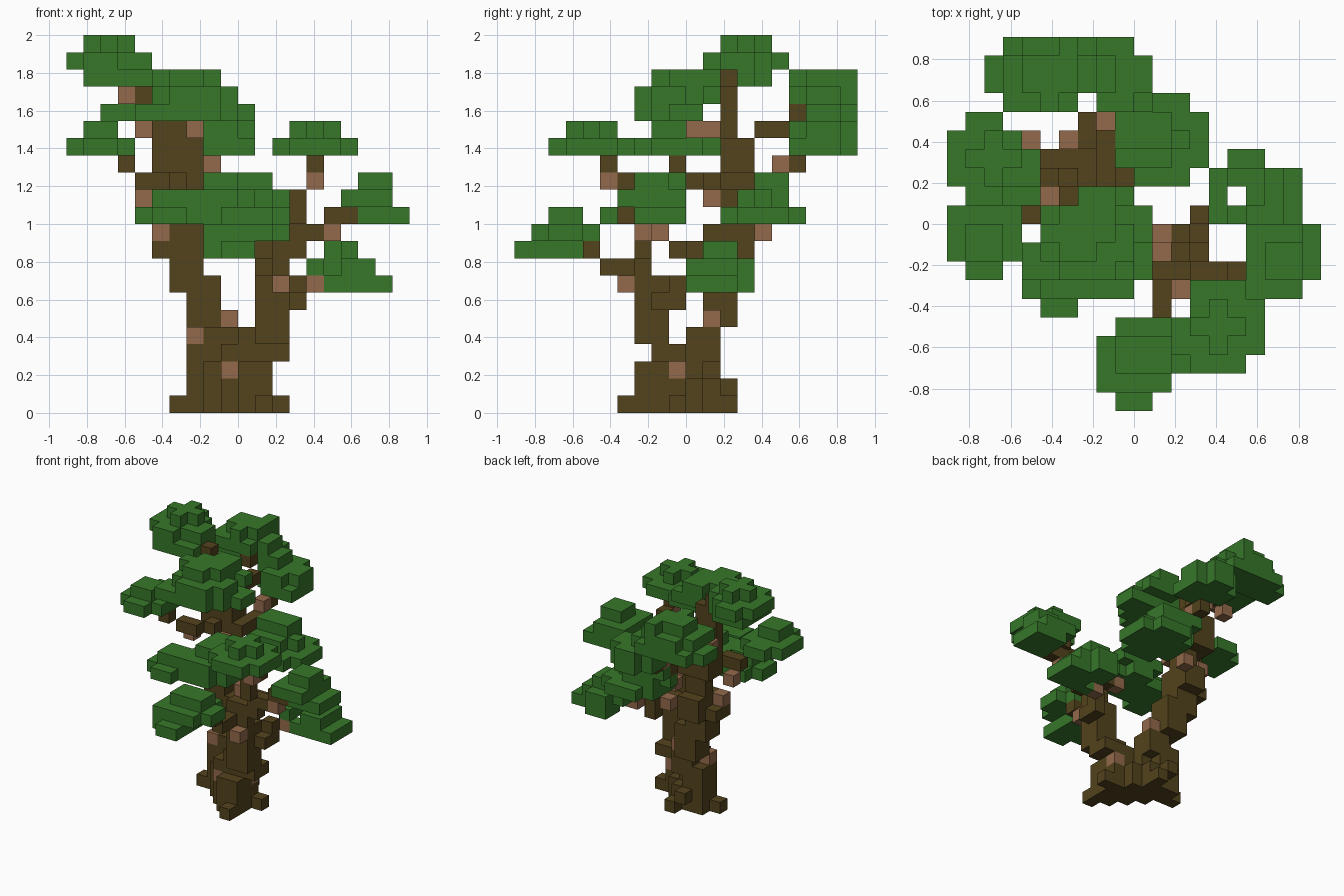
import bpy
import bmesh
from mathutils import Vector

old = bpy.data.objects.get("Cube")
if old:
    bpy.data.objects.remove(old, do_unlink=True)

CELL = 1 / 11
SIDES = [Vector(d) for d in ((1, 0, 0), (-1, 0, 0), (0, 1, 0), (0, -1, 0), (0, 0, 1), (0, 0, -1))]


def make_material(name, rgb):
    mat = bpy.data.materials.new(name)
    mat.use_nodes = True
    color = (*rgb, 1)
    mat.diffuse_color = color
    shader = mat.node_tree.nodes["Principled BSDF"]
    shader.inputs["Base Color"].default_value = color
    shader.inputs["Roughness"].default_value = 1
    return mat


LEAF = make_material("leaf green", (.038, .185, .023))
BARK = make_material("dark bark", (.086, .056, .012))
PALE = make_material("pale bark", (.29, .143, .07))


class Blocks:
    """A part made of grid cells, turned into one outer skin."""

    def __init__(self, name, *materials):
        self.name, self.materials, self.cells = name, materials, {}

    def slab(self, z, x, y, trim=False, band=None):
        """Fill a layer; trim drops the corners, band keeps a diagonal strip."""
        for i in range(x[0], x[1] + 1):
            for j in range(y[0], y[1] + 1):
                corner = trim and i in x and j in y
                outside = band and not band[0] <= i + j <= band[1]
                if not corner and not outside:
                    self.cells[i, j, z] = 0
        return self

    def column(self, bottom, top, x, y):
        for z in range(bottom, top + 1):
            self.slab(z, x, y)
        return self

    def walk(self, *points):
        for a, b in zip(points, points[1:]):
            a, b = Vector(a), Vector(b)
            steps = int(max(abs(c) for c in b - a))
            for n in range(steps + 1):
                p = a.lerp(b, n / max(steps, 1))
                self.cells[tuple(round(c) for c in p)] = 0
        return self

    def spots(self, *points):
        for p in points:
            self.cells[p] = 1
        return self

    def build(self):
        bm = bmesh.new()
        for cell, tint in self.cells.items():
            middle = Vector(cell) + Vector((.5, .5, .5))
            for side in SIDES:
                if tuple(int(c) for c in Vector(cell) + side) in self.cells:
                    continue
                u = Vector((side.y, side.z, side.x))
                v = side.cross(u)
                corners = [middle + (side + a * u + b * v) / 2
                           for a, b in ((-1, -1), (1, -1), (1, 1), (-1, 1))]
                face = bm.faces.new([bm.verts.new(c * CELL) for c in corners])
                face.material_index = tint
        bmesh.ops.remove_doubles(bm, verts=bm.verts, dist=CELL / 100)
        mesh = bpy.data.meshes.new(self.name)
        bm.to_mesh(mesh)
        bm.free()
        for mat in self.materials:
            mesh.materials.append(mat)
        obj = bpy.data.objects.new(self.name, mesh)
        bpy.context.collection.objects.link(obj)


def wood(name):
    return Blocks(name, BARK, PALE)


def leaves(name):
    return Blocks(name, LEAF)


# Trunk base, a diagonal ridge with spreading roots
base = wood("trunk_base")
base.slab(z=0, x=(-3, 1), y=(-3, 1), band=(-3, 0))
base.walk((1, -3, 0), (1, -4, 0)).walk((1, -1, 0), (2, -1, 0)).walk((-1, 1, 0), (-1, 2, 0))
base.walk((-3, 0, 0), (-4, 0, 0))
base.slab(z=1, x=(-3, 1), y=(-3, 1), band=(-3, 0)).slab(z=1, x=(-2, -2), y=(2, 2))
base.slab(z=2, x=(-3, 1), y=(-3, 1), band=(-3, -1))
base.slab(z=3, x=(-3, -1), y=(0, 1)).slab(z=3, x=(-1, 2), y=(-2, -1))
base.slab(z=4, x=(-2, -1), y=(0, 1)).slab(z=4, x=(0, 2), y=(-2, -2))
base.spots((-1, -2, 2), (-3, 0, 4), (1, -1, 2))
base.build()

# Right stem with its branches
stem = wood("right_stem")
stem.column(4, 7, x=(1, 2), y=(-3, -2))
stem.column(8, 9, x=(1, 2), y=(-3, -3))
stem.walk((3, -2, 6), (3, -1, 6), (3, -1, 7))
stem.walk((1, -4, 8), (1, -5, 8), (1, -6, 9))
stem.walk((2, -1, 9), (3, 0, 9))
stem.walk((3, -3, 9), (3, -3, 10), (4, -3, 10))
stem.walk((5, -3, 11), (6, -3, 11))
stem.walk((3, -4, 11), (3, -4, 12), (4, -4, 13), (4, -5, 14))
stem.spots((2, -4, 7), (4, 0, 7), (5, -3, 10), (4, -5, 13), (1, -2, 10), (1, -1, 9))
stem.build()

# Left stem with its branches
stem = wood("left_stem")
stem.column(5, 6, x=(-3, -2), y=(1, 2))
stem.column(7, 8, x=(-4, -3), y=(1, 2)).slab(z=7, x=(-2, -2), y=(1, 2))
stem.column(9, 10, x=(-4, -3), y=(1, 3)).walk((-5, 1, 9), (-5, 2, 9))
stem.column(11, 12, x=(-4, -3), y=(2, 2))
stem.slab(z=13, x=(-5, -2), y=(2, 3)).walk((-4, 1, 13), (-6, 0, 13), (-7, -1, 14))
stem.slab(z=14, x=(-5, -3), y=(2, 3)).slab(z=15, x=(-5, -3), y=(2, 3))
stem.column(16, 18, x=(-4, -4), y=(2, 2))
stem.walk((-5, 2, 16), (-5, 2, 19)).walk((-5, 2, 18), (-6, 2, 18))
stem.walk((-3, 3, 15), (-3, 4, 16), (-3, 5, 16), (-4, 6, 17))
stem.walk((-2, 4, 13), (-2, 6, 14))
stem.spots((-1, 1, 5), (-5, 1, 10), (-2, 4, 10), (-6, 1, 12), (-3, 1, 12), (-2, 5, 14),
           (-6, 4, 16), (-3, 1, 16), (-3, 0, 16), (-4, 4, 16), (-7, 2, 18))
stem.build()

# Top foliage, at the far right and above the back
puff = leaves("top_foliage")
puff.slab(z=19, x=(-9, -6), y=(1, 3)).slab(z=19, x=(-9, -7), y=(4, 4))
puff.slab(z=20, x=(-10, -7), y=(2, 4)).slab(z=20, x=(-6, -6), y=(2, 3))
puff.slab(z=20, x=(-9, -8), y=(1, 5))
puff.slab(z=21, x=(-9, -7), y=(2, 4), trim=True).build()

puff = leaves("back_upper_foliage")
puff.slab(z=17, x=(-8, -2), y=(7, 8)).slab(z=17, x=(-7, -3), y=(9, 9))
puff.slab(z=18, x=(-7, -3), y=(6, 9), trim=True).slab(z=18, x=(-7, -7), y=(6, 6))
puff.slab(z=19, x=(-6, -4), y=(7, 8)).slab(z=19, x=(-5, -5), y=(6, 6))
puff.slab(z=19, x=(-4, -4), y=(9, 9)).build()

puff = leaves("back_lower_foliage")
puff.slab(z=15, x=(-3, 0), y=(6, 9), trim=True).slab(z=15, x=(0, 0), y=(6, 6))
puff.slab(z=16, x=(-2, -1), y=(6, 9)).slab(z=16, x=(-3, 0), y=(7, 8)).build()

# Middle foliage
puff = leaves("center_foliage")
puff.slab(z=17, x=(-5, 0), y=(-1, 0)).slab(z=17, x=(-6, -2), y=(-3, -2))
puff.slab(z=17, x=(-1, -1), y=(-2, -2))
puff.slab(z=18, x=(-5, -1), y=(-3, 0), trim=True).slab(z=18, x=(-3, -1), y=(1, 1))
puff.slab(z=19, x=(-5, -2), y=(-2, 0), trim=True).slab(z=19, x=(-3, -2), y=(0, 1)).build()

puff = leaves("side_foliage")
puff.slab(z=15, x=(-10, -7), y=(-3, 0), trim=True).slab(z=15, x=(-10, -7), y=(0, 0))
puff.slab(z=15, x=(-9, -8), y=(1, 1))
puff.slab(z=16, x=(-9, -8), y=(-2, -1)).build()

puff = leaves("front_high_foliage")
puff.slab(z=15, x=(3, 6), y=(-7, -5)).slab(z=15, x=(2, 2), y=(-7, -6))
puff.slab(z=15, x=(3, 5), y=(-8, -4))
puff.slab(z=16, x=(3, 5), y=(-7, -5), trim=True).build()

# Lower foliage
puff = leaves("front_side_foliage")
puff.slab(z=11, x=(-6, -3), y=(-5, -2), trim=True)
puff.slab(z=12, x=(-5, -4), y=(-4, -3)).build()

puff = leaves("inner_foliage")
puff.slab(z=11, x=(-3, 0), y=(-4, -1), trim=True)
puff.slab(z=12, x=(-3, 0), y=(-3, -1)).slab(z=12, x=(-3, -1), y=(-4, -4))
puff.slab(z=13, x=(-2, -1), y=(-3, -1)).build()

puff = leaves("back_side_foliage")
puff.slab(z=11, x=(-1, 3), y=(2, 6), trim=True)
puff.slab(z=12, x=(-2, 2), y=(3, 5), trim=True)
puff.slab(z=13, x=(-2, 1), y=(4, 5)).build()

puff = leaves("front_low_foliage")
puff.slab(z=9, x=(-2, 0), y=(-9, -7)).slab(z=9, x=(-1, 0), y=(-10, -10))
puff.slab(z=10, x=(-2, 1), y=(-9, -7)).slab(z=10, x=(-1, 1), y=(-6, -6))
puff.slab(z=10, x=(2, 2), y=(-8, -7))
puff.slab(z=11, x=(-1, 1), y=(-8, -7)).build()

puff = leaves("left_foliage")
puff.slab(z=11, x=(7, 9), y=(-3, -1))
puff.slab(z=12, x=(6, 8), y=(-4, -1))
puff.slab(z=13, x=(7, 8), y=(-3, -2)).build()

puff = leaves("left_low_foliage")
puff.slab(z=7, x=(6, 8), y=(0, 2)).slab(z=7, x=(5, 6), y=(2, 3)).slab(z=7, x=(5, 5), y=(0, 0))
puff.slab(z=8, x=(6, 7), y=(0, 2)).slab(z=8, x=(4, 4), y=(0, 2)).slab(z=8, x=(5, 6), y=(2, 3))
puff.slab(z=9, x=(5, 6), y=(2, 2)).slab(z=9, x=(6, 6), y=(1, 1)).build()
